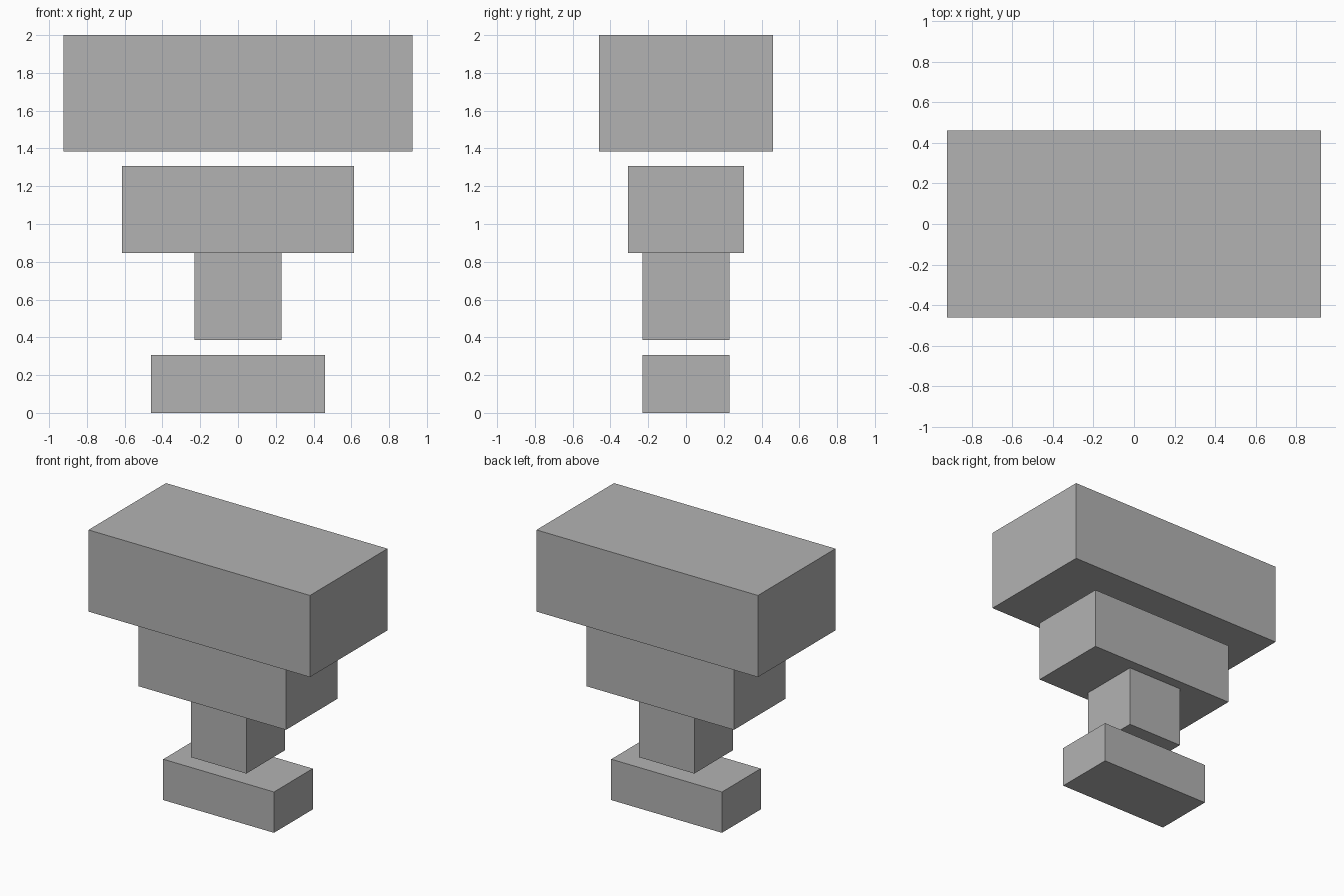
import bpy

default = bpy.data.objects.get("Cube")
if default:
    bpy.data.objects.remove(default, do_unlink=True)

UNIT = 2 / 26  # the model is 26 grid units tall

grey = bpy.data.materials.new("plain grey")
grey.use_nodes = True
colour = (0.45, 0.45, 0.45, 1)
grey.diffuse_color = colour
grey.node_tree.nodes["Principled BSDF"].inputs["Base Color"].default_value = colour


def block(name, width, depth, bottom, top):
    """Add a centred box, sized in grid units, between two heights."""
    bpy.ops.mesh.primitive_cube_add(size=1, location=(0, 0, (bottom + top) / 2 * UNIT))
    box = bpy.context.object
    box.name = name
    box.scale = (width * UNIT, depth * UNIT, (top - bottom) * UNIT)
    bpy.ops.object.transform_apply(location=False, rotation=False, scale=True)
    box.data.materials.append(grey)


# Stacked blocks, with open gaps above the base and below the top
block("base_block", 12, 6, 0, 4)
block("neck_block", 6, 6, 5, 11)
block("middle_block", 16, 8, 11, 17)
block("top_block", 24, 12, 18, 26)
